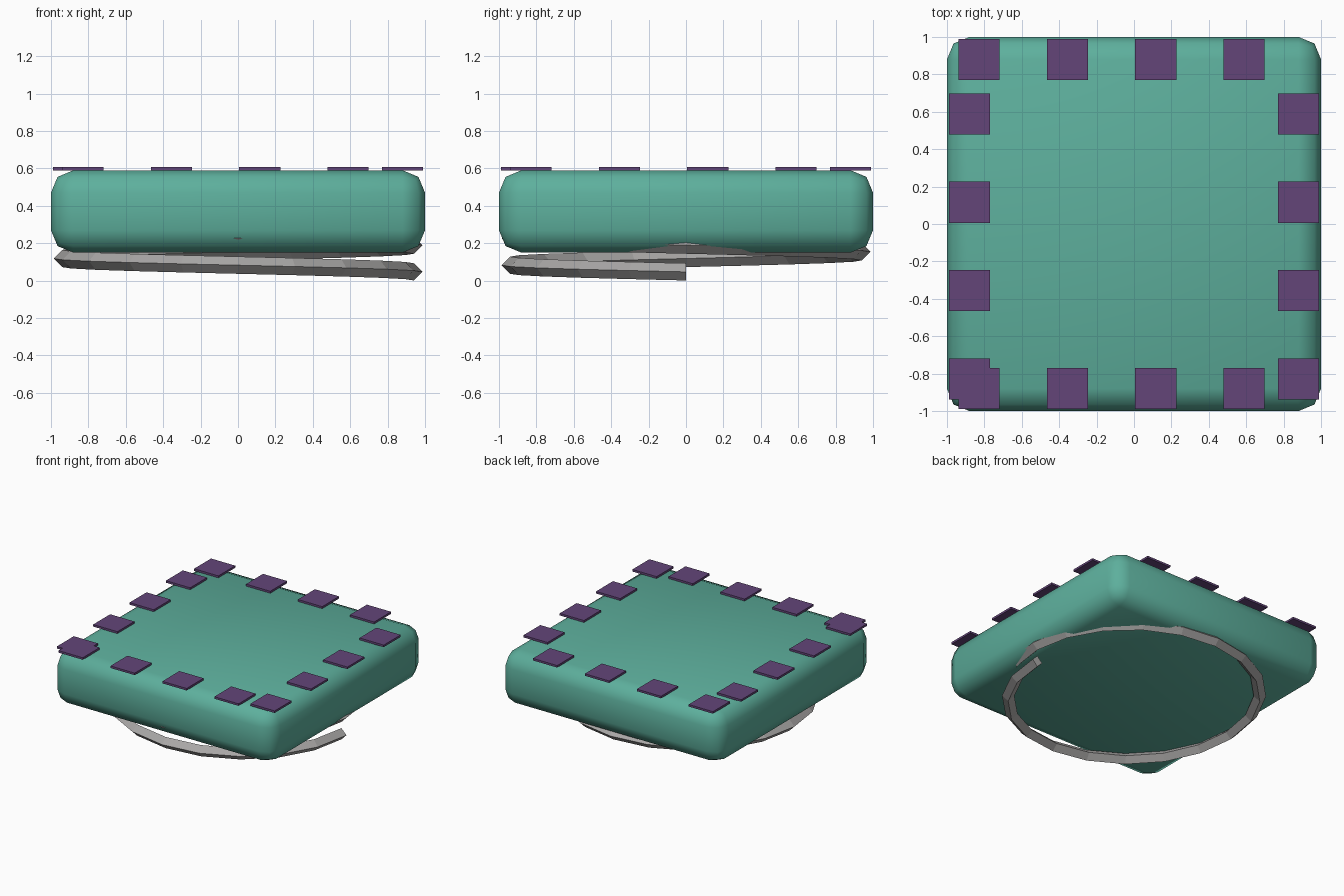
import bpy
import bmesh
import math
from mathutils import Matrix

cube = bpy.data.objects.get("Cube")
if cube:
    bpy.data.objects.remove(cube, do_unlink=True)


def material(name, rgb):
    mat = bpy.data.materials.new(name)
    mat.use_nodes = True
    mat.diffuse_color = (*rgb, 1)
    mat.node_tree.nodes["Principled BSDF"].inputs["Base Color"].default_value = (*rgb, 1)
    return mat


def add_object(name, bm, mat, smooth=False):
    bmesh.ops.recalc_face_normals(bm, faces=bm.faces)
    mesh = bpy.data.meshes.new(name)
    for face in bm.faces:
        face.smooth = smooth
    bm.to_mesh(mesh)
    bm.free()
    mesh.materials.append(mat)
    obj = bpy.data.objects.new(name, mesh)
    bpy.context.collection.objects.link(obj)
    return obj


def box(name, size, centre, mat, bevel=0):
    bm = bmesh.new()
    bmesh.ops.create_cube(bm, size=1, matrix=Matrix.Translation(centre) @ Matrix.Diagonal((*size, 1)))
    if bevel:
        bmesh.ops.bevel(bm, geom=bm.edges[:], offset=bevel, segments=2, profile=0.5, affect='EDGES')
    return add_object(name, bm, mat, smooth=bevel > 0)


teal = material("teal fabric", (0.11, 0.43, 0.335))
purple = material("purple patch", (0.125, 0.06, 0.19))
grey = material("grey coil", (0.4, 0.39, 0.385))

# Rounded cushion body
box("cushion", (2, 2, 0.44), (0, 0, 0.37), teal, bevel=0.12)

# Square patches running around the top edge
spots = [-0.828 + 0.472 * i for i in range(4)]
for i, s in enumerate(spots):
    for side, e in (("first", -0.88), ("second", 0.88)):
        box(f"{side}_row_patch_{i + 1}", (0.22, 0.22, 0.017), (s, e, 0.598), purple)
        box(f"{side}_column_patch_{i + 1}", (0.22, 0.22, 0.017), (e, s, 0.598), purple)

# Diamond-section spiral coil under the cushion, running up inside it
radius, thick, pitch, steps = 0.94, 0.046, 0.143, 20
bm = bmesh.new()
rings = []
for i in range(2 * steps + 1):
    a = -math.tau * i / steps
    z = 0.047 + pitch * i / steps
    ring = []
    for k in range(4):
        r = radius + thick * math.cos(k * math.pi / 2)
        ring.append(bm.verts.new((r * math.cos(a), r * math.sin(a), z + thick * math.sin(k * math.pi / 2))))
    rings.append(ring)
for a, b in zip(rings, rings[1:]):
    for k in range(4):
        n = (k + 1) % 4
        bm.faces.new((a[k], a[n], b[n], b[k]))
bm.faces.new(rings[0])
bm.faces.new(rings[-1])
add_object("spiral_coil", bm, grey)
